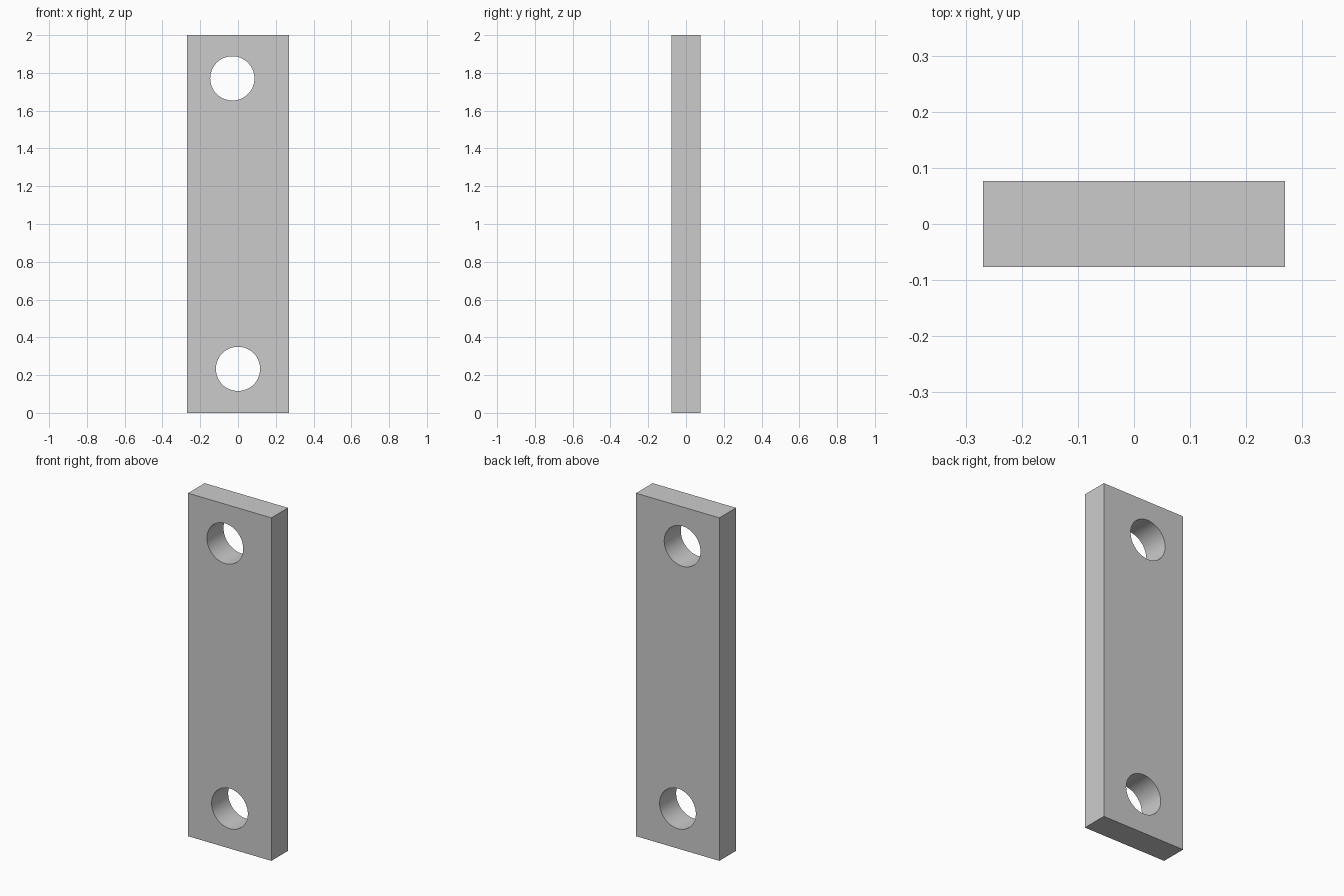
import bpy
import math

if "Cube" in bpy.data.objects:
    bpy.data.objects.remove(bpy.data.objects["Cube"])

WIDTH, THICK, HEIGHT = 0.538, 0.153, 2.0
HOLE_R = 0.117
HOLES = [(0.0, 0.233), (-0.03, 1.771)]  # x, z of each bolt hole

# Flat bar
bpy.ops.mesh.primitive_cube_add(size=1, location=(0, 0, HEIGHT / 2))
plate = bpy.context.object
plate.name = "link_plate"
plate.scale = (WIDTH, THICK, HEIGHT)
bpy.ops.object.transform_apply(location=True, rotation=True, scale=True)

# Round holes drilled straight through from front to back
for i, (x, z) in enumerate(HOLES):
    bpy.ops.mesh.primitive_cylinder_add(
        vertices=96, radius=HOLE_R, depth=THICK * 3,
        location=(x, 0, z), rotation=(math.pi / 2, 0, 0))
    cutter = bpy.context.object
    cutter.name = f"hole_cutter_{i + 1}"
    cutter.hide_render = True
    mod = plate.modifiers.new(f"hole_{i + 1}", 'BOOLEAN')
    mod.operation = 'DIFFERENCE'
    mod.solver = 'EXACT'
    mod.object = cutter
    bpy.context.view_layer.objects.active = plate
    bpy.ops.object.modifier_apply(modifier=mod.name)
    bpy.data.objects.remove(cutter, do_unlink=True)

# Smooth hole walls, sharp plate edges
bpy.ops.object.select_all(action='DESELECT')
plate.select_set(True)
bpy.context.view_layer.objects.active = plate
bpy.ops.object.shade_smooth_by_angle(angle=math.radians(30))
